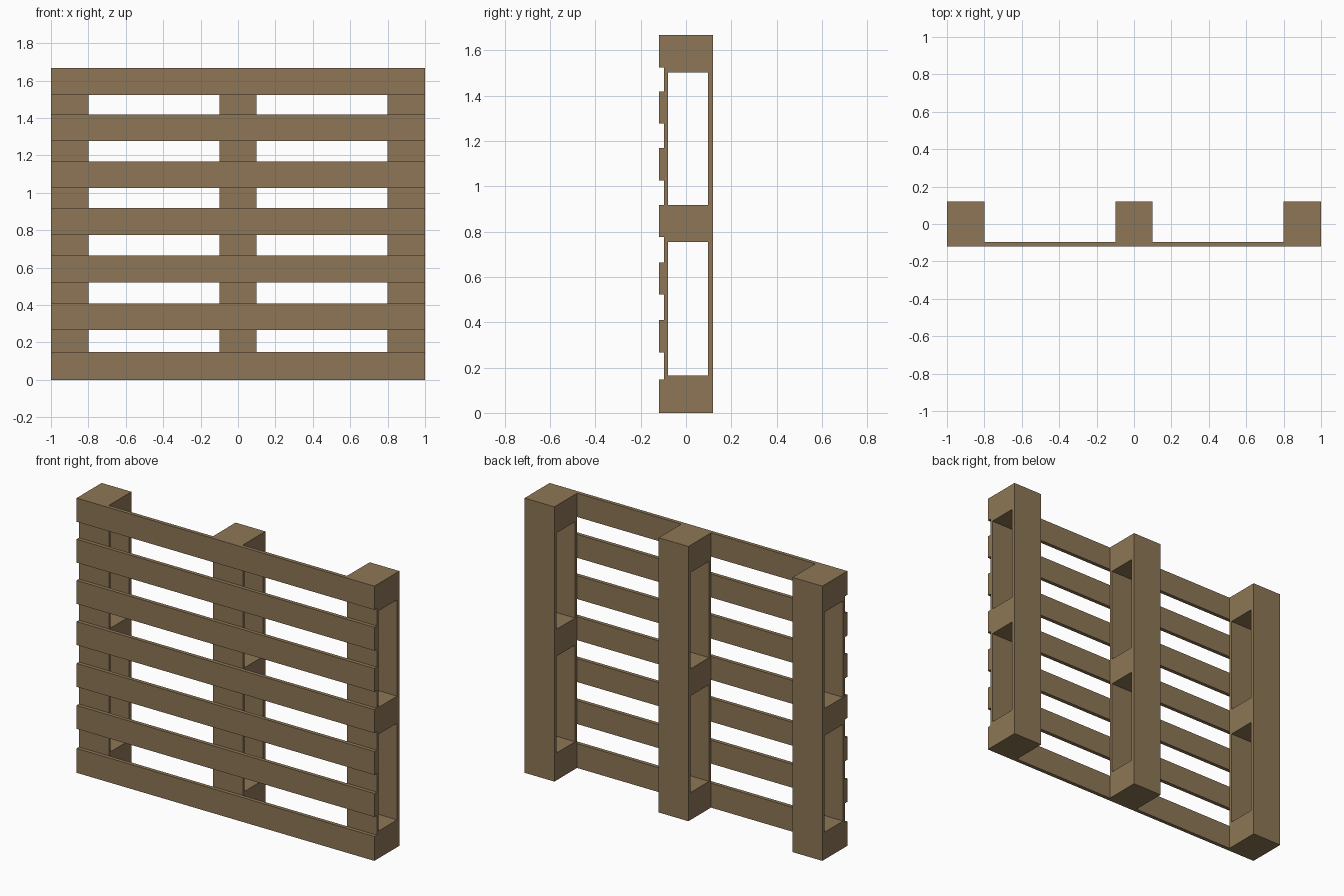
import bpy

if "Cube" in bpy.data.objects:
    bpy.data.objects.remove(bpy.data.objects["Cube"])

wood = bpy.data.materials.new("pallet wood")
wood.diffuse_color = (0.27, 0.183, 0.093, 1)
wood.use_nodes = True
wood.node_tree.nodes["Principled BSDF"].inputs["Base Color"].default_value = wood.diffuse_color

HEIGHT = 1.668
Y_FRONT, Y_SLAT, Y_STRINGER, Y_BLOCK, Y_BACK = -0.12, -0.097, -0.079, 0.098, 0.12


def box(name, x0, x1, y0, y1, z0, z1):
    bpy.ops.mesh.primitive_cube_add(
        size=1, location=((x0 + x1) / 2, (y0 + y1) / 2, (z0 + z1) / 2))
    ob = bpy.context.object
    ob.name = name
    ob.scale = (x1 - x0, y1 - y0, z1 - z0)
    bpy.ops.object.transform_apply(location=False, rotation=False, scale=True)
    ob.data.materials.append(wood)
    return ob


# seven horizontal deck slats on the front
slats = [(0, 0.148), (0.267, 0.409), (0.522, 0.664), (0.776, 0.918),
         (1.026, 1.168), (1.276, 1.418), (1.524, HEIGHT)]
for i, (z0, z1) in enumerate(slats):
    box(f"deck_slat_{i + 1}", -1, 1, Y_FRONT, Y_SLAT, z0, z1)

# three upright runners: front board, three spacer blocks, back board
for side, x in (("left", -0.9), ("middle", 0), ("right", 0.9)):
    x0, x1 = x - 0.1, x + 0.1
    box(f"{side}_front_board", x0, x1, Y_SLAT, Y_STRINGER, 0, HEIGHT)
    box(f"{side}_back_board", x0, x1, Y_BLOCK, Y_BACK, 0, HEIGHT)
    for level, z0, z1 in (("lower", 0, 0.166), ("centre", 0.753, 0.917),
                          ("upper", 1.502, HEIGHT)):
        box(f"{side}_{level}_block", x0, x1, Y_STRINGER, Y_BLOCK, z0, z1)
